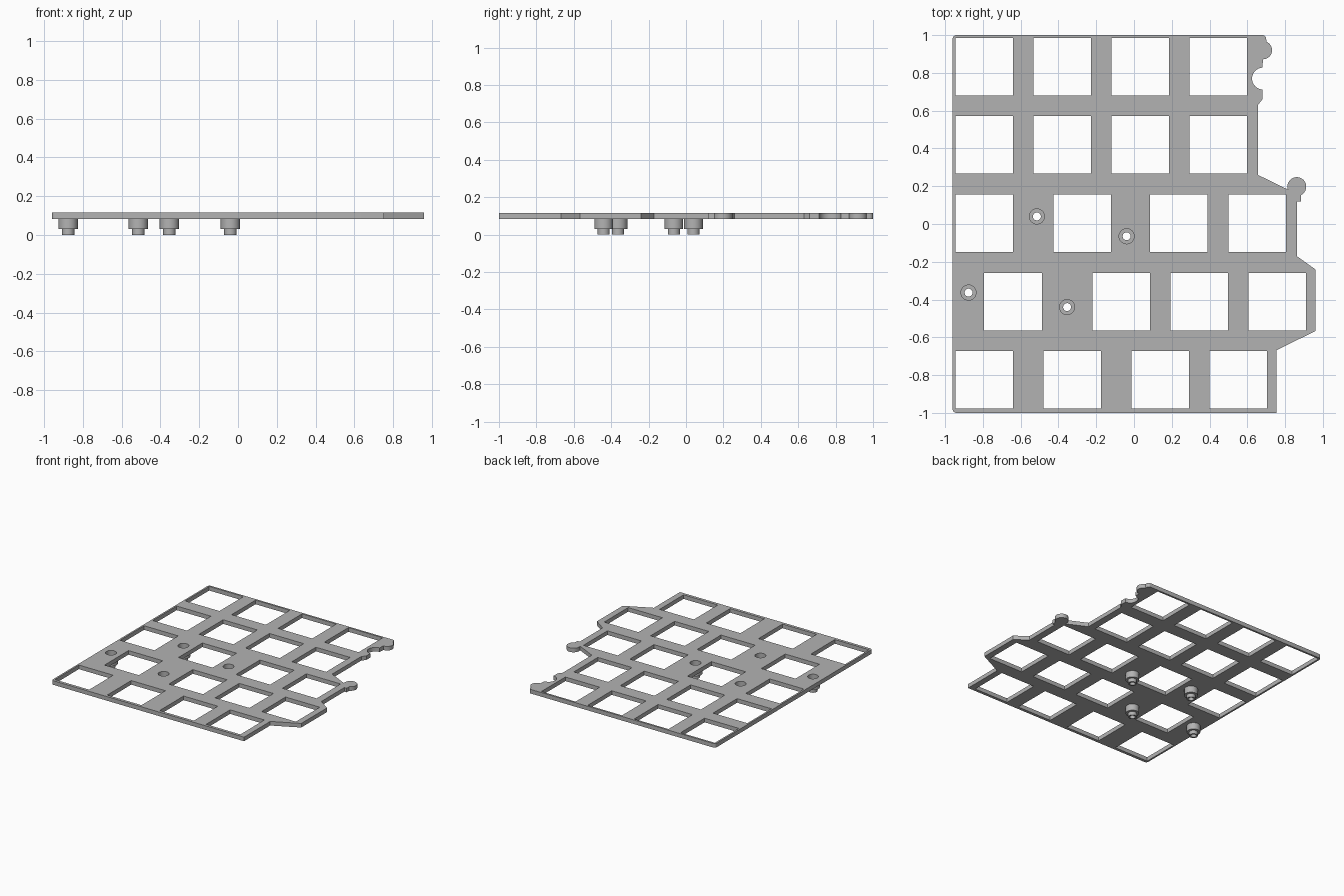
import bpy, bmesh
from math import cos, sin, radians, pi

if "Cube" in bpy.data.objects:
    bpy.data.objects.remove(bpy.data.objects["Cube"])

grey = bpy.data.materials.new("plain grey")
grey.use_nodes = True
grey.diffuse_color = (0.45, 0.45, 0.45, 1)
grey.node_tree.nodes["Principled BSDF"].inputs["Base Color"].default_value = grey.diffuse_color

BOTTOM, TOP = 0.083, 0.116
WINDOW = 0.305
BORE = 0.04
SIDES = 32


def arc(cx, cy, r, start, end, steps=8):
    angles = [radians(start + (end - start) * i / steps) for i in range(steps + 1)]
    return [(cx + r * cos(a), cy + r * sin(a)) for a in angles]


def finish(name, bm):
    mesh = bpy.data.meshes.new(name)
    bm.to_mesh(mesh)
    bm.free()
    mesh.materials.clear()
    mesh.materials.append(grey)
    obj = bpy.data.objects.new(name, mesh)
    bpy.context.collection.objects.link(obj)
    bpy.ops.object.select_all(action="DESELECT")
    obj.select_set(True)
    bpy.context.view_layer.objects.active = obj
    bpy.ops.object.shade_smooth_by_angle(angle=radians(30))
    return obj


# Plate outline, counterclockwise from the front left corner
outline = arc(-0.94, -0.98, 0.02, 180, 270)
outline += [(0.754, -1), (0.754, -0.668), (0.96, -0.567), (0.96, -0.24),
            (0.862, -0.17), (0.862, 0.12), (0.883, 0.12)]
outline += arc(0.862, 0.198, 0.05, -65, 198, 24)        # round tab
outline += [(0.656, 0.26), (0.656, 0.63), (0.68, 0.66)]
outline += arc(0.683, 0.77, 0.058, 267, 93, 20)         # round notch
outline += arc(0.683, 0.92, 0.048, -90, 68, 18)         # round bump
outline += arc(0.68, 0.98, 0.02, 0, 90)
outline += arc(-0.94, 0.98, 0.02, 90, 180)

# Switch windows: centre of each row and left edges in it
rows = [
    (0.832, (-0.946, -0.533, -0.12, 0.293)),
    (0.419, (-0.946, -0.533, -0.12, 0.293)),
    (0.004, (-0.946, -0.427, 0.085, 0.499)),
    (-0.412, (-0.793, -0.221, 0.192, 0.605)),
    (-0.824, (-0.946, -0.48, -0.014, 0.4)),
]
holes = []
for cy, lefts in rows:
    low, high = cy - WINDOW / 2, cy + WINDOW / 2
    for x in lefts:
        holes.append([(x, low), (x, high), (x + WINDOW, high), (x + WINDOW, low)])

# Screw positions
screws = [(-0.514, 0.04), (-0.039, -0.065), (-0.876, -0.363), (-0.354, -0.44)]
for x, y in screws:
    holes.append(arc(x, y, BORE, 360, 0, SIDES)[:-1])

# Plate: filled flat curve with holes, extruded
curve = bpy.data.curves.new("plate_profile", "CURVE")
curve.dimensions = "2D"
curve.fill_mode = "BOTH"
curve.extrude = (TOP - BOTTOM) / 2
for loop in [outline] + holes:
    spline = curve.splines.new("POLY")
    spline.points.add(len(loop) - 1)
    for point, (x, y) in zip(spline.points, loop):
        point.co = (x, y, 0, 1)
    spline.use_cyclic_u = True
helper = bpy.data.objects.new("plate_profile", curve)
bpy.context.collection.objects.link(helper)
filled = bpy.data.meshes.new_from_object(helper)
bpy.data.objects.remove(helper)

bm = bmesh.new()
bm.from_mesh(filled)
bpy.data.meshes.remove(filled)
bmesh.ops.remove_doubles(bm, verts=bm.verts, dist=0.0002)
bmesh.ops.recalc_face_normals(bm, faces=bm.faces)
bmesh.ops.translate(bm, verts=bm.verts, vec=(0, 0, (TOP + BOTTOM) / 2))
finish("plate", bm)

# Stepped screw bosses under the plate, counterbored from above
profile = [(0.05, BOTTOM), (0.05, 0.03), (0.032, 0.03), (0.032, 0),
           (0.021, 0), (0.021, 0.045), (BORE, 0.045), (BORE, BOTTOM)]
for number, (x, y) in enumerate(screws, 1):
    bm = bmesh.new()
    rings = []
    for r, z in profile:
        rings.append([bm.verts.new((r * cos(2 * pi * i / SIDES), r * sin(2 * pi * i / SIDES), z))
                      for i in range(SIDES)])
    for upper, lower in zip(rings, rings[1:]):
        for i in range(SIDES):
            j = (i + 1) % SIDES
            bm.faces.new((lower[i], lower[j], upper[j], upper[i]))
    boss = finish(f"screw_boss_{number}", bm)
    boss.location = (x, y, 0)
